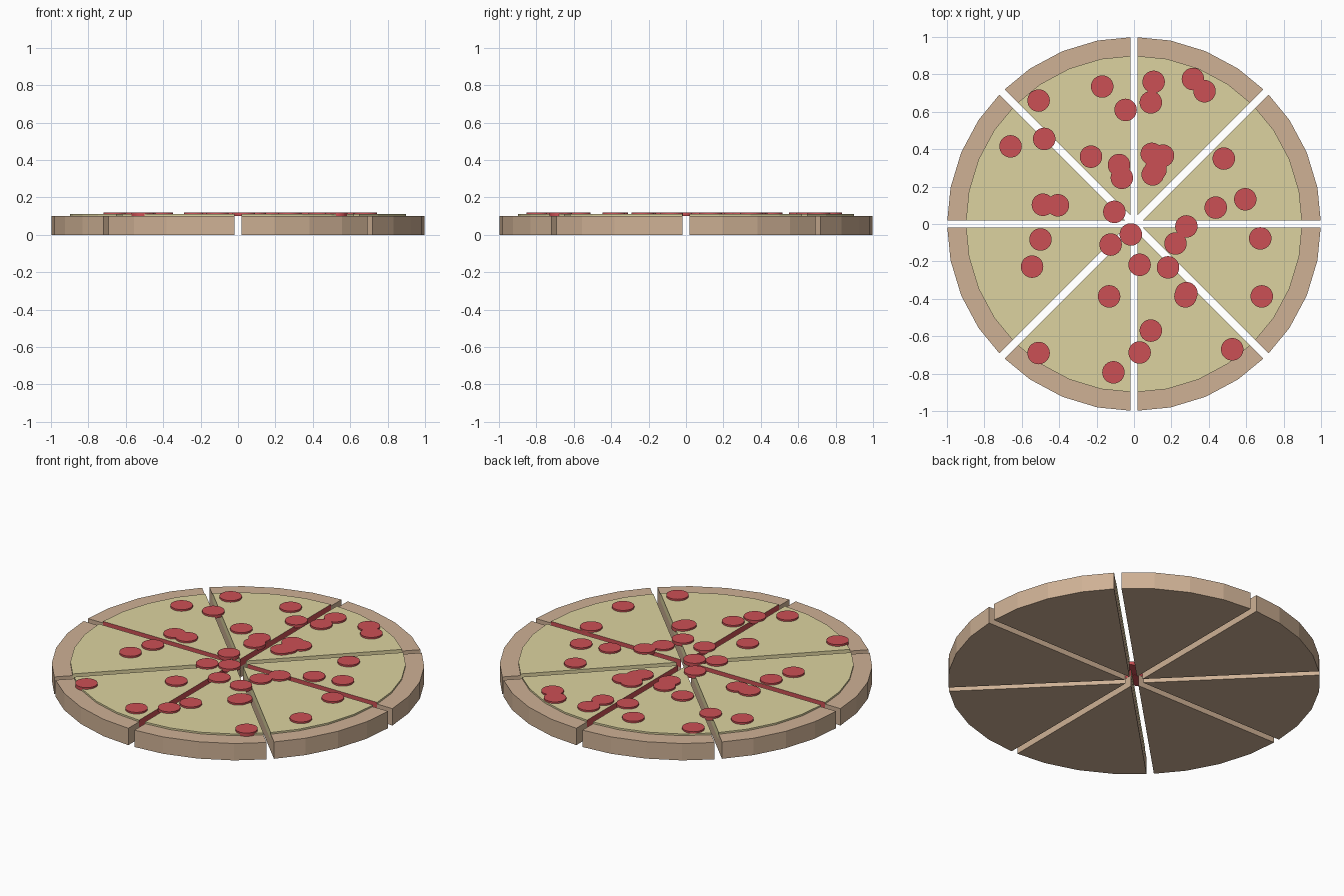
import bpy, bmesh, math
from mathutils import Vector

if "Cube" in bpy.data.objects:
    bpy.data.objects.remove(bpy.data.objects["Cube"])


def material(name, rgb):
    m = bpy.data.materials.new(name)
    m.diffuse_color = (*rgb, 1)
    m.use_nodes = True
    m.node_tree.nodes["Principled BSDF"].inputs["Base Color"].default_value = m.diffuse_color
    return m


crust_mat = material("crust", (0.62, 0.44, 0.30))
cheese_mat = material("cheese", (0.72, 0.65, 0.35))
red_mat = material("pepperoni", (0.60, 0.08, 0.09))


def disc(bm, radius, z0, z1, sides):
    """Closed flat cylinder with a vertex on the +x axis."""
    ring = [bm.verts.new((radius * math.cos(math.tau * i / sides),
                          radius * math.sin(math.tau * i / sides), z0))
            for i in range(sides)]
    base = bm.faces.new(ring)
    out = bmesh.ops.extrude_face_region(bm, geom=[base])["geom"]
    bmesh.ops.translate(bm, vec=(0, 0, z1 - z0),
                        verts=[g for g in out if isinstance(g, bmesh.types.BMVert)])
    if base.is_valid and all(v.co.z == z0 for v in base.verts) and base.normal.z > 0:
        base.normal_flip()
    if not any(all(abs(v.co.z - z0) < 1e-6 for v in f.verts) for f in bm.faces):
        bm.faces.new(ring)
    bmesh.ops.recalc_face_normals(bm, faces=bm.faces[:])


def finish(bm, name, mats):
    bmesh.ops.recalc_face_normals(bm, faces=bm.faces[:])
    me = bpy.data.meshes.new(name)
    bm.to_mesh(me)
    bm.free()
    for m in mats:
        me.materials.append(m)
    ob = bpy.data.objects.new(name, me)
    bpy.context.collection.objects.link(ob)
    return ob


def wedge(name, k, radius, z0, z1, half_gap, mats):
    """One eighth of a 32-sided disc, trimmed back from both cut lines."""
    bm = bmesh.new()
    disc(bm, radius, z0, z1, 32)
    a, b = k * math.pi / 4, (k + 1) * math.pi / 4
    for n in (Vector((-math.sin(a), math.cos(a), 0)),
              Vector((math.sin(b), -math.cos(b), 0))):
        cut = bmesh.ops.bisect_plane(bm, geom=bm.verts[:] + bm.edges[:] + bm.faces[:],
                                     plane_co=n * half_gap, plane_no=n, clear_inner=True)
        edges = [e for e in cut["geom_cut"] if isinstance(e, bmesh.types.BMEdge)]
        bmesh.ops.holes_fill(bm, edges=edges, sides=0)
    bm.normal_update()
    # the straight and crosswise cuts show the red sauce
    if len(mats) > 1:
        for f in bm.faces:
            if max(abs(f.normal.x), abs(f.normal.y)) > 0.999:
                f.material_index = 1
    return finish(bm, name, mats)


# eight slices: crust base and raised cheese
for k in range(8):
    wedge(f"crust_slice_{k + 1}", k, 1.0, 0.0, 0.10, 0.02, [crust_mat])
    wedge(f"cheese_slice_{k + 1}", k, 0.9, 0.065, 0.11, 0.0195, [cheese_mat, red_mat])

# five pepperoni discs per slice
spots = [
    (-.51, .66), (-.17, .735), (-.045, .61), (.105, .76), (.09, .65), (.315, .775), (.377, .71),
    (-.66, .415), (-.48, .455), (-.23, .36), (-.08, .315), (-.065, .247), (.095, .375),
    (.155, .365), (.115, .29), (.10, .265), (.48, .35), (-.487, .103), (-.407, .10),
    (-.105, .065), (.437, .088), (.595, .132), (.28, -.013), (-.017, -.056), (-.125, -.11),
    (-.50, -.083), (-.545, -.228), (.222, -.104), (.03, -.218), (.182, -.232), (.675, -.077),
    (.683, -.387), (.28, -.37), (.275, -.387), (-.133, -.387), (.09, -.57), (.03, -.687),
    (-.51, -.69), (-.11, -.793), (.525, -.67)]
for i, (x, y) in enumerate(spots):
    bm = bmesh.new()
    disc(bm, 0.06, 0.10, 0.12, 32)
    finish(bm, f"pepperoni_{i + 1}", [red_mat]).location = (x, y, 0)
